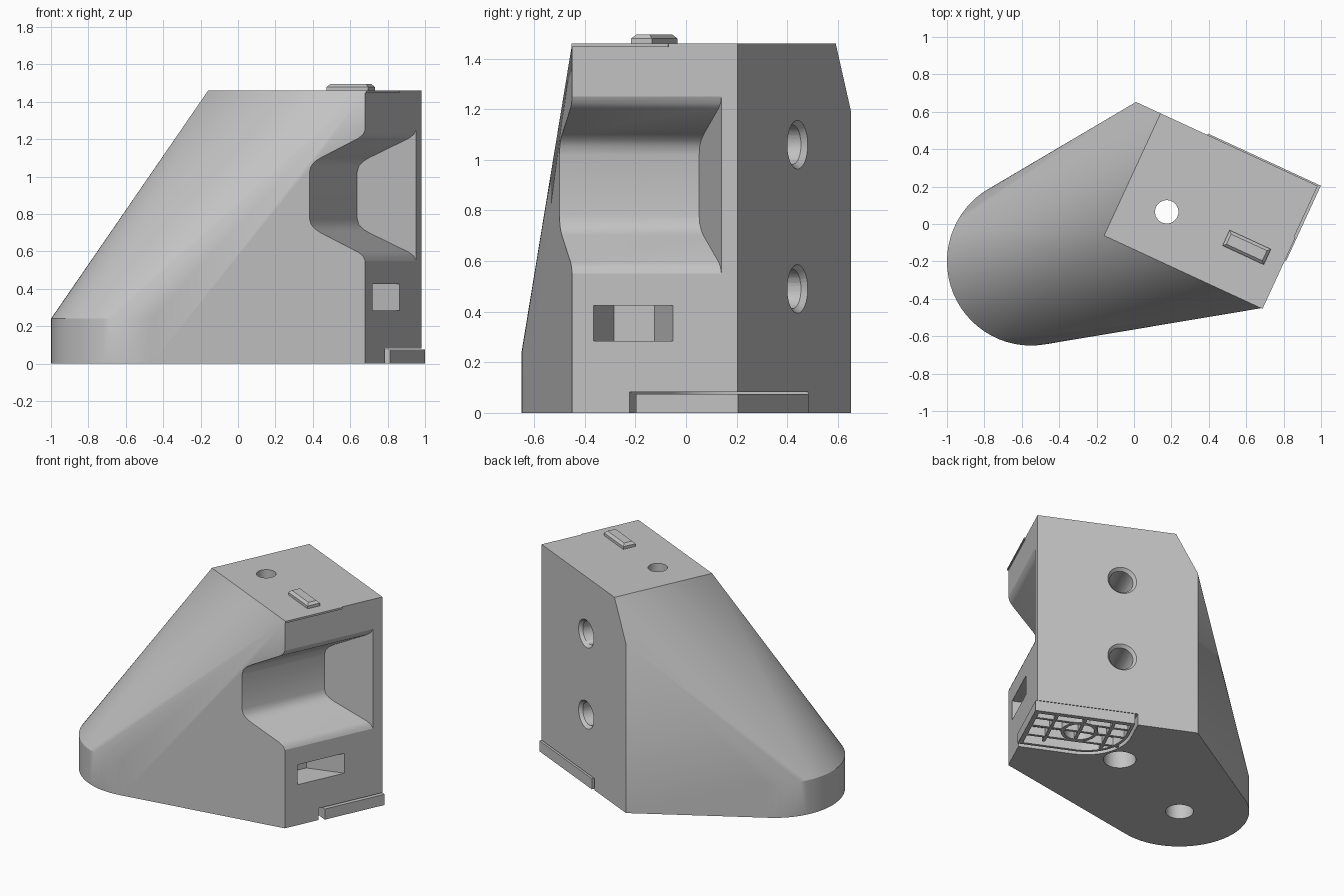
import bpy, bmesh, math
from mathutils import Matrix, Vector

cube = bpy.data.objects.get("Cube")
if cube:
    bpy.data.objects.remove(cube, do_unlink=True)

grey = bpy.data.materials.new("plain_grey")
grey.use_nodes = True
grey.diffuse_color = (0.55, 0.55, 0.55, 1)
grey.node_tree.nodes["Principled BSDF"].inputs["Base Color"].default_value = grey.diffuse_color

# Local frame at the front corner: p points out of the notched side, q to the back
FRAME = Matrix.Translation((0.68, -0.45, 0)) @ Matrix.Rotation(math.radians(-24.8), 4, "Z")
BACK, HEIGHT = 0.72, 1.46


def make(name, bm, matrix=FRAME):
    bmesh.ops.recalc_face_normals(bm, faces=bm.faces)
    mesh = bpy.data.meshes.new(name)
    bm.to_mesh(mesh)
    bm.free()
    mesh.transform(matrix)
    mesh.materials.append(grey)
    obj = bpy.data.objects.new(name, mesh)
    bpy.context.collection.objects.link(obj)
    return obj


def box(name, p, q, z):
    bm = bmesh.new()
    bmesh.ops.create_cube(bm, size=1)
    for v in bm.verts:
        v.co = [a[0] + (c + 0.5) * (a[1] - a[0]) for a, c in zip((p, q, z), v.co)]
    return make(name, bm)


def prism(name, outline, z0, z1):
    bm = bmesh.new()
    face = bm.faces.new([bm.verts.new((p, q, z0)) for p, q in outline])
    ext = bmesh.ops.extrude_face_region(bm, geom=[face])["geom"]
    bmesh.ops.translate(bm, vec=(0, 0, z1 - z0), verts=[e for e in ext if isinstance(e, bmesh.types.BMVert)])
    return make(name, bm)


def cylinder(name, r1, r2, start, end, matrix=Matrix()):
    start, end = Vector(start), Vector(end)
    axis = end - start
    bm = bmesh.new()
    bmesh.ops.create_cone(bm, cap_ends=True, segments=40, radius1=r1, radius2=r2, depth=axis.length)
    turn = axis.to_track_quat("Z", "Y").to_matrix().to_4x4()
    return make(name, bm, matrix @ Matrix.Translation((start + end) / 2) @ turn)


def cut(obj, cutter):
    cutter.hide_render = True
    mod = obj.modifiers.new("cut", "BOOLEAN")
    mod.operation, mod.solver, mod.object = "DIFFERENCE", "EXACT", cutter
    bpy.context.view_layer.objects.active = obj
    bpy.ops.object.modifier_apply(modifier=mod.name)
    bpy.data.objects.remove(cutter, do_unlink=True)


def smooth(obj):
    bpy.ops.object.select_all(action="DESELECT")
    obj.select_set(True)
    bpy.context.view_layer.objects.active = obj
    bpy.ops.object.shade_smooth_by_angle(angle=math.radians(25))


def rounded_outline(left, front, right, back, radius):
    pts = [(right, front), (right, back), (left, back)]
    for i in range(13):
        a = math.pi + i / 12 * math.pi / 2
        pts.append((left + radius * (1 + math.cos(a)), front + radius * (1 + math.sin(a))))
    return pts


# Body: hull of a low rounded toe and a tall block
points = []
for z in (0, 0.24):
    for i in range(64):
        a = i / 64 * math.tau
        points.append(Vector((-0.55 + 0.45 * math.cos(a), -0.2 + 0.45 * math.sin(a), z)))
for p, q, z in [(0, 0, 0), (0, BACK, 0), (-1.07, BACK, 0), (-1.07, BACK, 1.19),
                (0, 0, HEIGHT), (0, BACK, HEIGHT), (-0.925, BACK, HEIGHT), (-0.925, 0, HEIGHT)]:
    points.append(FRAME @ Vector((p, q, z)))
bm = bmesh.new()
for co in points:
    bm.verts.new(co)
bmesh.ops.convex_hull(bm, input=bm.verts)
bmesh.ops.delete(bm, geom=[v for v in bm.verts if not v.link_faces], context="VERTS")
bmesh.ops.dissolve_limit(bm, angle_limit=0.004, verts=bm.verts, edges=bm.edges)
body = make("body", bm, Matrix())

# Side notch: rounded trapezoid running in from the front, with a slanted end
half = [(0.05, 0.35), (0, 0.35), (-0.01, 0.325), (-0.03, 0.305), (-0.2, 0.2),
        (-0.225, 0.18), (-0.243, 0.155), (-0.25, 0.12)]
profile = half + [(p, -h) for p, h in reversed(half)]
bm = bmesh.new()
near = [bm.verts.new((p, -0.5, 0.9 + h)) for p, h in profile]
far = [bm.verts.new((p, 0.65 + 0.85 * min(p, 0), 0.9 + h)) for p, h in profile]
bm.faces.new(near)
bm.faces.new(far[:2] + far[-2:])
bm.faces.new(far[1:-1])
for i in range(len(near)):
    j = (i + 1) % len(near)
    bm.faces.new((near[i], near[j], far[j], far[i]))
cut(body, make("notch_cutter", bm))

# Side window with one slanted wall
cut(body, prism("window_cutter", [(0.05, 0.094), (0.05, 0.44), (0, 0.44), (-0.19, 0.27), (-0.19, 0.094)],
                0.285, 0.425))

# Back sockets with chamfered rims
for z in (0.49, 1.06):
    cut(body, cylinder("socket_cutter", 0.078, 0.078, (-0.565, BACK + 0.05, z), (-0.565, 0.36, z), FRAME))
    cut(body, cylinder("rim_cutter", 0.105, 0.07, (-0.565, BACK + 0.01, z), (-0.565, BACK - 0.03, z), FRAME))

# Vertical through hole, its wider foot, and the toe socket
cut(body, cylinder("bore_cutter", 0.0625, 0.0625, (0.175, 0.065, -0.1), (0.175, 0.065, 1.6)))
cut(body, cylinder("foot_cutter", 0.105, 0.105, (0.175, 0.065, -0.1), (0.175, 0.065, 0.4)))
cut(body, cylinder("toe_cutter", 0.09, 0.09, (-0.55, -0.2, -0.1), (-0.55, -0.2, 0.35)))

# Pocket under the corner for the grille tray
cut(body, prism("pocket_cutter", rounded_outline(-0.67, 0.25, 0.1, BACK + 0.1, 0.3), -0.1, 0.082))
smooth(body)

# Grille tray: shallow rounded lid, open below
tray = prism("grille_tray", rounded_outline(-0.65, 0.286, 0.015, BACK + 0.008, 0.28), 0, 0.075)
cut(tray, prism("tray_cutter", rounded_outline(-0.63, 0.306, -0.015, BACK - 0.025, 0.26), -0.1, 0.06))
smooth(tray)

# Ring and bars of the grille
ring = cylinder("grille_ring", 0.12, 0.12, (-0.33, 0.53, 0.002), (-0.33, 0.53, 0.065), FRAME)
cut(ring, cylinder("ring_cutter", 0.098, 0.098, (-0.33, 0.53, -0.1), (-0.33, 0.53, 0.1), FRAME))
smooth(ring)
for q in (0.41, 0.53, 0.63):
    box("grille_long_bar", (-0.625, -0.01), (q - 0.01, q + 0.01), (0.002, 0.065))
for p in (-0.52, -0.33, -0.14):
    box("grille_cross_bar", (p - 0.01, p + 0.01), (0.41 if p == -0.33 else 0.35, 0.7), (0.003, 0.064))

# Thin lip along the top of the notched side
box("top_lip", (-0.01, 0.008), (0, 0.42), (1.447, HEIGHT))

# Raised key on top
key = box("top_key", (-0.328, -0.085), (0.217, 0.308), (1.45, 1.495))
bm = bmesh.new()
bm.from_mesh(key.data)
top_edges = [e for e in bm.edges if all(v.co.z > 1.48 for v in e.verts)]
bmesh.ops.bevel(bm, geom=top_edges, offset=0.016, segments=1, affect="EDGES")
bm.to_mesh(key.data)
bm.free()
